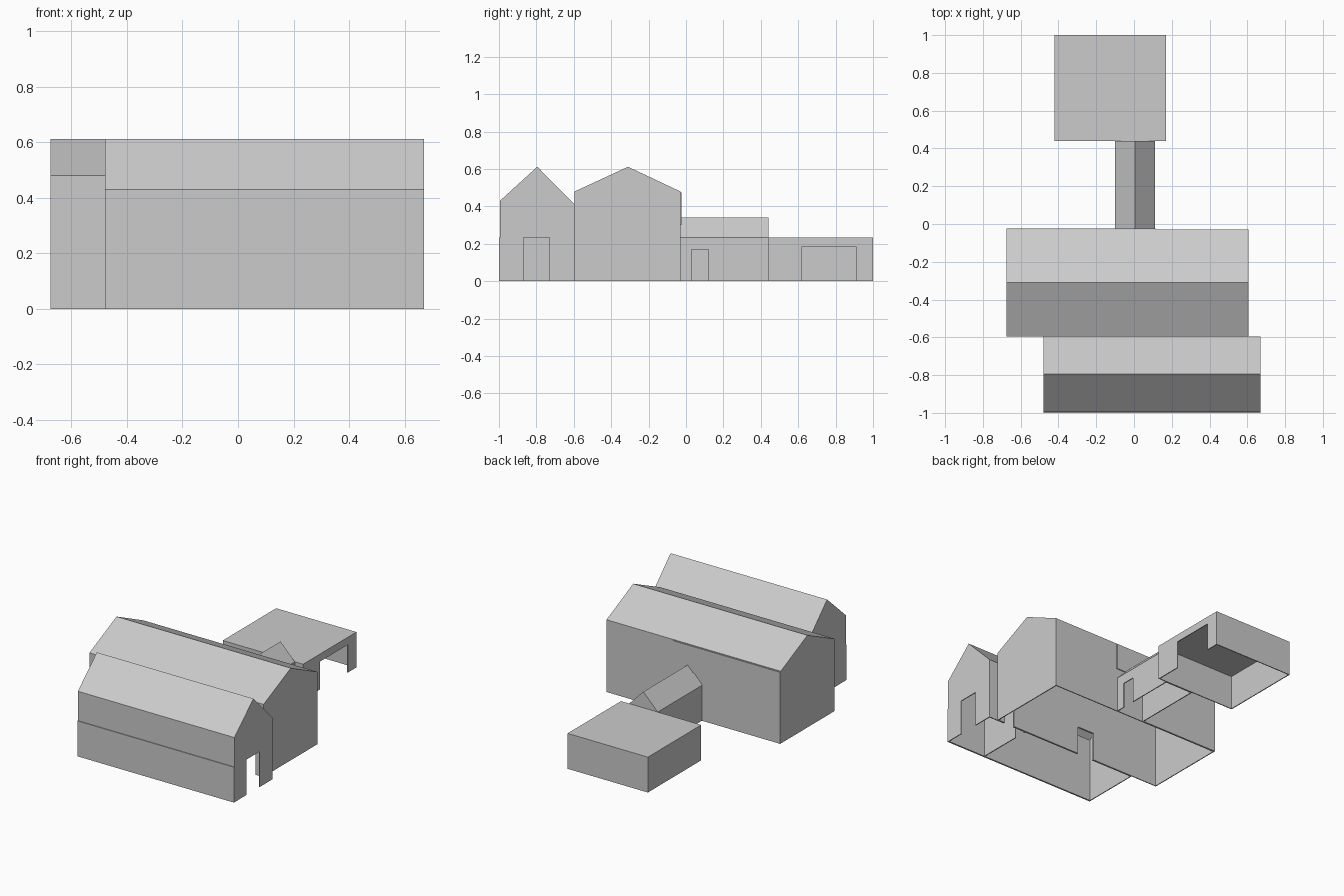
import bpy, bmesh
from mathutils import Vector

cube = bpy.data.objects.get("Cube")
if cube:
    bpy.data.objects.remove(cube)

T = 0.006  # sheet thickness

grey = bpy.data.materials.new("plain grey")
grey.use_nodes = True
grey.diffuse_color = (0.6, 0.6, 0.6, 1)
grey.node_tree.nodes["Principled BSDF"].inputs["Base Color"].default_value = (0.6, 0.6, 0.6, 1)


def sheet(name, points, push):
    """Flat outline thickened along the push vector."""
    bm = bmesh.new()
    face = bm.faces.new([bm.verts.new(p) for p in points])
    moved = bmesh.ops.extrude_face_region(bm, geom=[face])["geom"]
    verts = [v for v in moved if isinstance(v, bmesh.types.BMVert)]
    bmesh.ops.translate(bm, verts=verts, vec=Vector(push))
    if face.is_valid and len(face.link_loops if hasattr(face, "link_loops") else face.loops) == 0:
        bm.faces.remove(face)
    bmesh.ops.recalc_face_normals(bm, faces=bm.faces)
    mesh = bpy.data.meshes.new(name)
    bm.to_mesh(mesh)
    bm.free()
    mesh.materials.append(grey)
    obj = bpy.data.objects.new(name, mesh)
    bpy.context.collection.objects.link(obj)
    return obj


def outline(a, b, za, zb, peak=None, doors=()):
    """Wall outline with an optional gable peak and doorways cut up from the ground."""
    pts = [(a, 0)]
    for start, end, height in doors:
        pts += [(start, 0), (start, height), (end, height), (end, 0)]
    pts += [(b, 0), (b, zb)]
    if peak:
        pts.append(peak)
    return pts + [(a, za)]


def wall_x(name, x, inward, *args, **kw):
    sheet(name, [(x, u, z) for u, z in outline(*args, **kw)], (inward * T, 0, 0))


def wall_y(name, y, inward, *args, **kw):
    sheet(name, [(u, y, z) for u, z in outline(*args, **kw)], (0, inward * T, 0))


def slope_along_x(name, x0, x1, low, high):
    (y0, z0), (y1, z1) = low, high
    sheet(name, [(x0, y0, z0), (x1, y0, z0), (x1, y1, z1), (x0, y1, z1)], (0, 0, -T))


party_doors = [(-0.166, -0.043, 0.19), (0.475, 0.55, 0.19)]


def house(name, x0, x1, y0, y1, z0, z1, ridge, right_doors=(), front_doors=(), back_doors=()):
    """Open-bottomed house whose ridge runs along x."""
    wall_x(name + "_left_gable", x1, -1, y0, y1, z0, z1, peak=ridge, doors=right_doors)
    wall_x(name + "_right_gable", x0, 1, y0, y1, z0, z1, peak=ridge)
    wall_y(name + "_front_wall", y0, 1, x0, x1, z0, z0, doors=front_doors)
    wall_y(name + "_back_wall", y1, -1, x0, x1, z1, z1, doors=back_doors)
    slope_along_x(name + "_front_roof", x0, x1, (y0, z0), ridge)
    slope_along_x(name + "_back_roof", x0, x1, (y1, z1), ridge)


# Front house with a lower wall ledge and an inner partition
house("front_house", -0.48, 0.67, -0.995, -0.595, 0.43, 0.41, (-0.795, 0.612),
      right_doors=[(-0.87, -0.73, 0.235)], back_doors=party_doors)
wall_y("front_lower_wall", -1.0, 1, -0.48, 0.67, 0.235, 0.235)
wall_x("front_partition", 0.375, 1, -0.99, -0.6, 0.41, 0.41, doors=[(-0.69, -0.61, 0.19)])

# Main house with a raised wall layer on its back
house("main_house", -0.675, 0.605, -0.595, -0.03, 0.48, 0.48, (-0.31, 0.612),
      front_doors=party_doors)
back_layer = [(-0.675, 0), (-0.1, 0), (-0.1, 0.3), (0.115, 0.3), (0.115, 0.475), (-0.675, 0.475)]
sheet("main_back_layer", [(x, -0.03, z) for x, z in back_layer], (0, T, 0))

# Linking passage with its ridge along y
EAVE, RIDGE = 0.235, 0.342
wall_x("passage_left_wall", 0.11, -1, -0.03, 0.44, EAVE, EAVE, doors=[(0.03, 0.12, 0.17)])
wall_x("passage_right_wall", -0.1, 1, -0.03, 0.44, EAVE, EAVE)
wall_y("passage_gable", 0.44, -1, -0.1, 0.11, EAVE, EAVE, peak=(0.005, RIDGE))
for side, x in (("left", 0.11), ("right", -0.1)):
    sheet("passage_%s_roof" % side,
          [(x, -0.03, EAVE), (x, 0.44, EAVE), (0.005, 0.44, RIDGE), (0.005, -0.03, RIDGE)], (0, 0, -T))

# Flat-roofed garage with a wide side opening
GX0, GX1, GY0, GY1 = -0.42, 0.17, 0.44, 1.0
wall_x("garage_left_wall", GX1, -1, GY0, GY1, EAVE, EAVE, doors=[(0.62, 0.91, 0.185)])
wall_x("garage_right_wall", GX0, 1, GY0, GY1, EAVE, EAVE)
wall_y("garage_front_wall", GY0, 1, GX0, GX1, EAVE, EAVE)
wall_y("garage_back_wall", GY1, -1, GX0, GX1, EAVE, EAVE)
sheet("garage_roof", [(GX0, GY0, EAVE), (GX1, GY0, EAVE), (GX1, GY1, EAVE), (GX0, GY1, EAVE)], (0, 0, -T))
